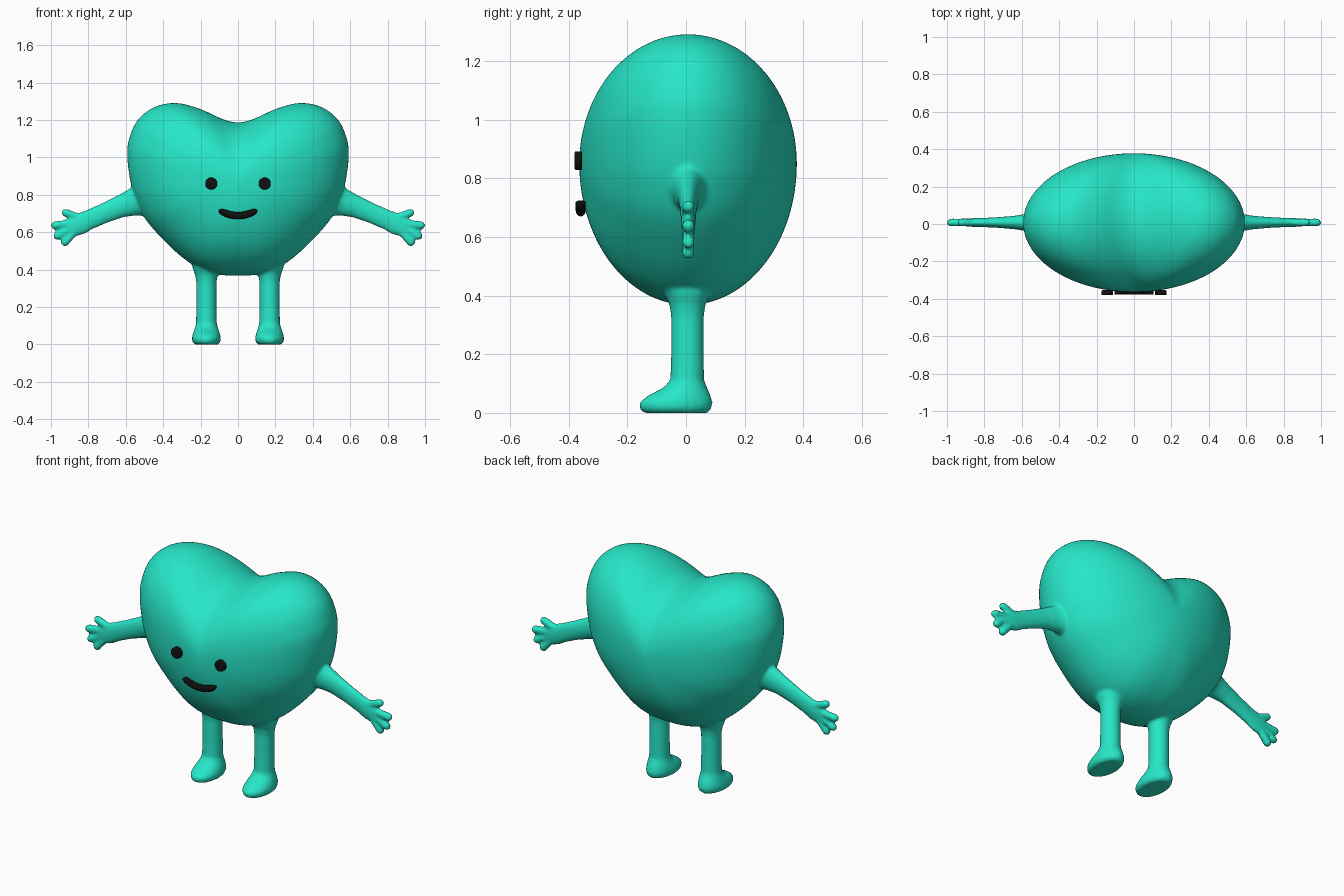
import bpy, bmesh, math
from mathutils import Vector

if "Cube" in bpy.data.objects:
    bpy.data.objects.remove(bpy.data.objects["Cube"])

def material(name, color):
    m = bpy.data.materials.new(name)
    m.diffuse_color = color
    m.use_nodes = True
    m.node_tree.nodes["Principled BSDF"].inputs["Base Color"].default_value = m.diffuse_color
    return m

TEAL = material("teal", (0.02, 0.80, 0.58, 1))
BLACK = material("black", (0.005, 0.005, 0.005, 1))

def loft(bm, rings):
    """Skin closed rings of points and cap both ends."""
    vs = [[bm.verts.new(p) for p in r] for r in rings]
    n = len(vs[0])
    for a, b in zip(vs, vs[1:]):
        for i in range(n):
            j = (i + 1) % n
            bm.faces.new((a[i], a[j], b[j], b[i]))
    bm.faces.new(vs[0][::-1])
    bm.faces.new(vs[-1])

def ellipse(c, u, v, n=24):
    return [c + u * math.cos(2 * math.pi * i / n) + v * math.sin(2 * math.pi * i / n)
            for i in range(n)]

def limb(bm, stations, side, y=0.008):
    """Tube in the xz plane; stations are (x, z, radius in plane, radius in y)."""
    pts = [Vector((side * s[0], y, s[1])) for s in stations]
    rings = []
    for i, s in enumerate(stations):
        t = (pts[min(i + 1, len(pts) - 1)] - pts[max(i - 1, 0)]).normalized()
        across = Vector((-t.z, 0, t.x))
        rings.append(ellipse(pts[i], across * s[2], Vector((0, s[3], 0))))
    loft(bm, rings)

def finger(bm, a, b, r, side):
    a, b = Vector(a), Vector(b)
    d = (b - a).normalized() * r
    st = [(*a, r * 0.9, r * 0.9)]
    for k in (0, 30, 55, 75, 88):
        p = b + d * math.sin(math.radians(k))
        w = r * math.cos(math.radians(k))
        st.append((p.x, p.y, w, w))
    limb(bm, st, side)

def catmull(pts, steps):
    """Smooth closed curve through points."""
    out, n = [], len(pts)
    for i in range(n):
        p0, p1, p2, p3 = (Vector(pts[(i + k) % n]) for k in (-1, 0, 1, 2))
        for s in range(steps):
            t = s / steps
            out.append(0.5 * (2 * p1 + (p2 - p0) * t + (2 * p0 - 5 * p1 + 4 * p2 - p3) * t * t
                              + (3 * p1 - p0 - 3 * p2 + p3) * t ** 3))
    return out

bm = bmesh.new()

# heart body: outline shrunk elliptically toward front and back
half = [(0.08, 1.204), (0.2, 1.258), (0.33, 1.291), (0.45, 1.268), (0.54, 1.195),
        (0.585, 1.09), (0.592, 1.0), (0.577, 0.88), (0.55, 0.78), (0.495, 0.67),
        (0.40, 0.56), (0.30, 0.467), (0.2, 0.402), (0.1, 0.373)]
outline = catmull([(0, 1.187)] + half + [(0, 0.368)] + [(-x, z) for x, z in half[::-1]], 4)
mid = Vector((0, 0.85))
rings = []
for k in range(-19, 20):
    a = math.radians(k * 90 / 19.5)
    ring = [mid + (p - mid) * math.cos(a) for p in outline]
    rings.append([Vector((p.x, 0.007 + 0.371 * math.sin(a), p.y)) for p in ring])
loft(bm, rings)

ARM = [(0.42, 0.80, 0.10, 0.09), (0.52, 0.772, 0.088, 0.066), (0.57, 0.757, 0.072, 0.048),
       (0.63, 0.737, 0.06, 0.037), (0.72, 0.70, 0.054, 0.029), (0.80, 0.665, 0.054, 0.025),
       (0.85, 0.643, 0.06, 0.024), (0.89, 0.625, 0.053, 0.022), (0.915, 0.613, 0.03, 0.016)]
FINGERS = [((0.84, 0.675), (0.922, 0.704)), ((0.87, 0.65), (0.979, 0.637)),
           ((0.88, 0.625), (0.967, 0.58)), ((0.865, 0.612), (0.925, 0.545))]
# leg and foot rings: z, centre y, half width x, half depth y
LEG = [(0.0, -0.035, 0.062, 0.108), (0.012, -0.036, 0.075, 0.123), (0.035, -0.035, 0.078, 0.126),
       (0.06, -0.022, 0.072, 0.106), (0.085, -0.003, 0.063, 0.076), (0.11, 0.004, 0.056, 0.058),
       (0.2, 0.005, 0.054, 0.056), (0.33, 0.005, 0.054, 0.056), (0.37, 0.005, 0.06, 0.062),
       (0.41, 0.005, 0.075, 0.08), (0.5, 0.005, 0.08, 0.09)]

for side in (-1, 1):
    limb(bm, ARM, side)
    for a, b in FINGERS:
        finger(bm, a, b, 0.022, side)
    loft(bm, [ellipse(Vector((side * 0.169, y, z)), Vector((rx, 0, 0)), Vector((0, ry, 0)))
              for z, y, rx, ry in LEG])

bmesh.ops.recalc_face_normals(bm, faces=bm.faces)
me = bpy.data.meshes.new("heart_body")
bm.to_mesh(me)
bm.free()
body = bpy.data.objects.new("heart_body", me)
bpy.context.collection.objects.link(body)
me.materials.append(TEAL)

# fuse all parts into one soft skin
rm = body.modifiers.new("fuse", 'REMESH')
rm.mode = 'VOXEL'
rm.voxel_size = 0.009
rm.use_smooth_shade = True
sm = body.modifiers.new("soften", 'SMOOTH')
sm.factor = 0.5
sm.iterations = 5

# eyes
for side, name in ((-1, "eye_left"), (1, "eye_right")):
    bpy.ops.mesh.primitive_cylinder_add(vertices=32, radius=0.032, depth=0.026,
                                        location=(side * 0.143, -0.367, 0.86),
                                        rotation=(math.pi / 2, 0, 0))
    eye = bpy.context.object
    eye.name = name
    eye.data.materials.append(BLACK)
    bv = eye.modifiers.new("round", 'BEVEL')
    bv.width = 0.006
    bv.segments = 3
    bpy.ops.object.shade_smooth_by_angle()

# smiling mouth
bm = bmesh.new()
st = []
for i in range(25):
    t = -1 + i / 12
    r = 0.019 * math.sqrt(max(1 - abs(t) ** 6, 0.02))
    st.append((0.103 * t, 0.689 + 0.03 * t * t, r, 0.017))
limb(bm, st, 1, -0.359)
bmesh.ops.recalc_face_normals(bm, faces=bm.faces)
me = bpy.data.meshes.new("mouth")
bm.to_mesh(me)
bm.free()
me.materials.append(BLACK)
me.shade_smooth()
mouth = bpy.data.objects.new("mouth", me)
bpy.context.collection.objects.link(mouth)
